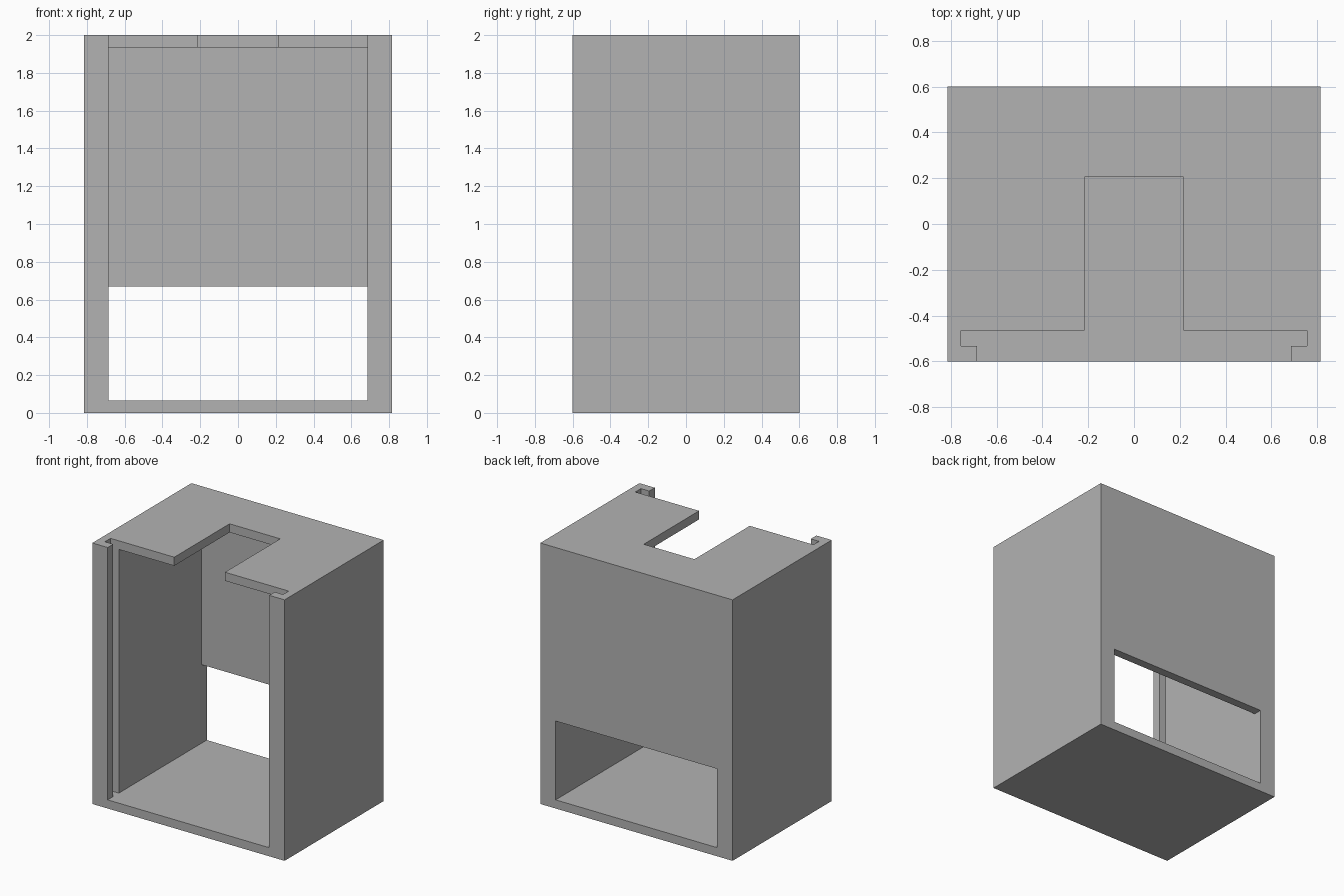
import bpy

cube = bpy.data.objects.get("Cube")
if cube:
    bpy.data.objects.remove(cube, do_unlink=True)

# Overall sizes
HX, HY, H = 0.815, 0.60, 2.0      # half width, half depth, height
IN = 0.685                        # half width of the cavity
T = 0.066                         # floor, roof and back thickness
OUT = 0.1                         # cutter overshoot

grey = bpy.data.materials.new("plain grey")
grey.use_nodes = True
grey.diffuse_color = (0.45, 0.45, 0.45, 1)
grey.node_tree.nodes["Principled BSDF"].inputs["Base Color"].default_value = grey.diffuse_color


def box(name, half_x, y, z):
    """Box centred on x, spanning the given y and z ranges."""
    bpy.ops.mesh.primitive_cube_add(size=1, location=(0, sum(y) / 2, sum(z) / 2))
    ob = bpy.context.object
    ob.name = name
    ob.scale = (2 * half_x, y[1] - y[0], z[1] - z[0])
    bpy.ops.object.transform_apply(location=True, rotation=False, scale=True)
    ob.data.materials.append(grey)
    return ob


housing = box("housing", HX, (-HY, HY), (0, H))

cutters = [
    # main cavity, open at the front
    box("cavity_cutter", IN, (-HY - OUT, HY - T), (T, H - T)),
    # vertical slots for a sliding front panel, open at the top
    box("panel_slot_cutter", 0.755, (-0.533, -0.465), (T, H + OUT)),
    # front strip of the roof between the lips
    box("roof_front_cutter", IN, (-HY - OUT, -0.50), (H - 2 * T, H + OUT)),
    # notch in the roof
    box("roof_notch_cutter", 0.215, (-0.50, 0.205), (H - 2 * T, H + OUT)),
    # low opening in the back wall
    box("back_opening_cutter", IN, (HY - 2 * T, HY + OUT), (T, 0.67)),
]

for cutter in cutters:
    mod = housing.modifiers.new(cutter.name, "BOOLEAN")
    mod.operation = "DIFFERENCE"
    mod.solver = "EXACT"
    mod.object = cutter

# Apply the cuts, then remove the helpers
bpy.context.view_layer.objects.active = housing
for mod in list(housing.modifiers):
    bpy.ops.object.modifier_apply(modifier=mod.name)
for cutter in cutters:
    bpy.data.objects.remove(cutter, do_unlink=True)
